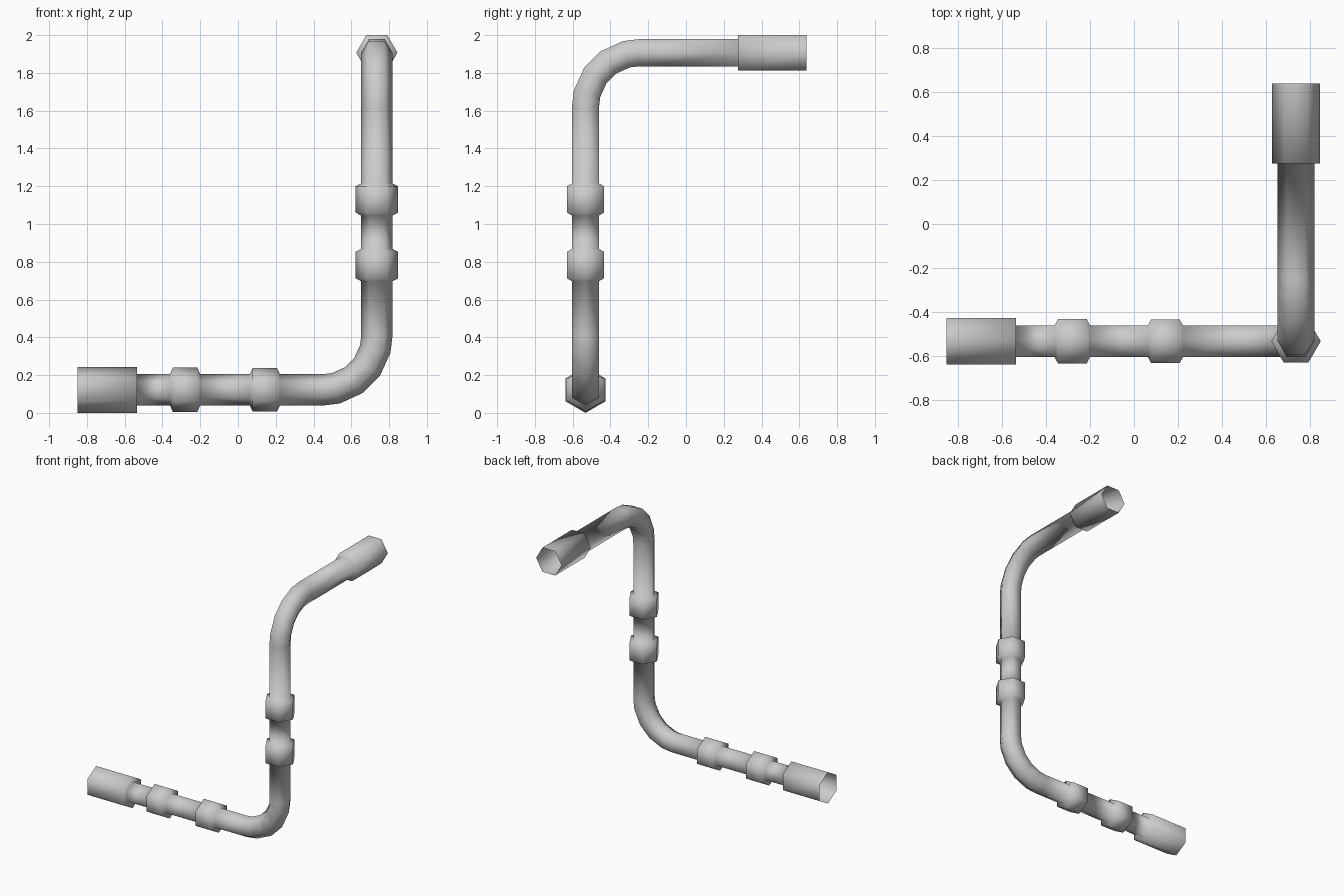
import bpy, bmesh
from math import cos, sin, radians, pi
from mathutils import Vector

if "Cube" in bpy.data.objects:
    bpy.data.objects.remove(bpy.data.objects["Cube"])

R = 0.083                      # pipe radius (hexagonal section)
X, Y, Z0, Z1 = 0.735, -0.532, 0.122, 1.907
BEND = 0.285                   # bend radius of both elbows
ANGLES = [radians(a) for a in (0, 14, 35, 55, 76, 90)]
UP, BACK, RIGHT = Vector((0, 0, 1)), Vector((0, 1, 0)), Vector((1, 0, 0))
rings = []                     # (centre, section axis a, section axis b, radius)


def along_x(x, r):
    rings.append((Vector((x, Y, Z0)), UP, BACK, r))


def along_z(z, r):
    rings.append((Vector((X, Y, z)), -RIGHT, BACK, r))


def along_y(y, r):
    rings.append((Vector((X, y, Z1)), -RIGHT, -UP, r))


def collar(place, start, end, radius):
    ramp = 0.015
    place(start, R)
    place(start + ramp, radius)
    place(end - ramp, radius)
    place(end, R)


# lower run: open socket, two collars
along_x(-0.85, 0.122)
along_x(-0.535, 0.122)
along_x(-0.535, R)
collar(along_x, -0.36, -0.20, 0.117)
collar(along_x, 0.063, 0.222, 0.115)

# lower elbow, from +x to +z
for t in ANGLES:
    c = Vector((X - BEND + BEND * sin(t), Y, Z0 + BEND - BEND * cos(t)))
    rings.append((c, Vector((-sin(t), 0, cos(t))), BACK, R))

# riser with two collars
collar(along_z, 0.697, 0.868, 0.112)
collar(along_z, 1.045, 1.215, 0.112)

# upper elbow, from +z to +y
for t in ANGLES:
    c = Vector((X, Y + BEND - BEND * cos(t), Z1 - BEND + BEND * sin(t)))
    rings.append((c, -RIGHT, Vector((0, cos(t), -sin(t))), R))

# upper run: open socket
along_y(0.275, R)
along_y(0.275, 0.109)
along_y(0.638, 0.109)

# skin the rings into one continuous open tube
bm = bmesh.new()
loops = []
for c, a, b, r in rings:
    loops.append([bm.verts.new(c + r * (a * cos(i * pi / 3) + b * sin(i * pi / 3)))
                  for i in range(6)])
for p, q in zip(loops, loops[1:]):
    for i in range(6):
        j = (i + 1) % 6
        bm.faces.new((p[i], q[i], q[j], p[j])).smooth = True
bmesh.ops.recalc_face_normals(bm, faces=bm.faces)
mesh = bpy.data.meshes.new("bent_pipe")
bm.to_mesh(mesh)
bm.free()
pipe = bpy.data.objects.new("bent_pipe", mesh)
bpy.context.collection.objects.link(pipe)
